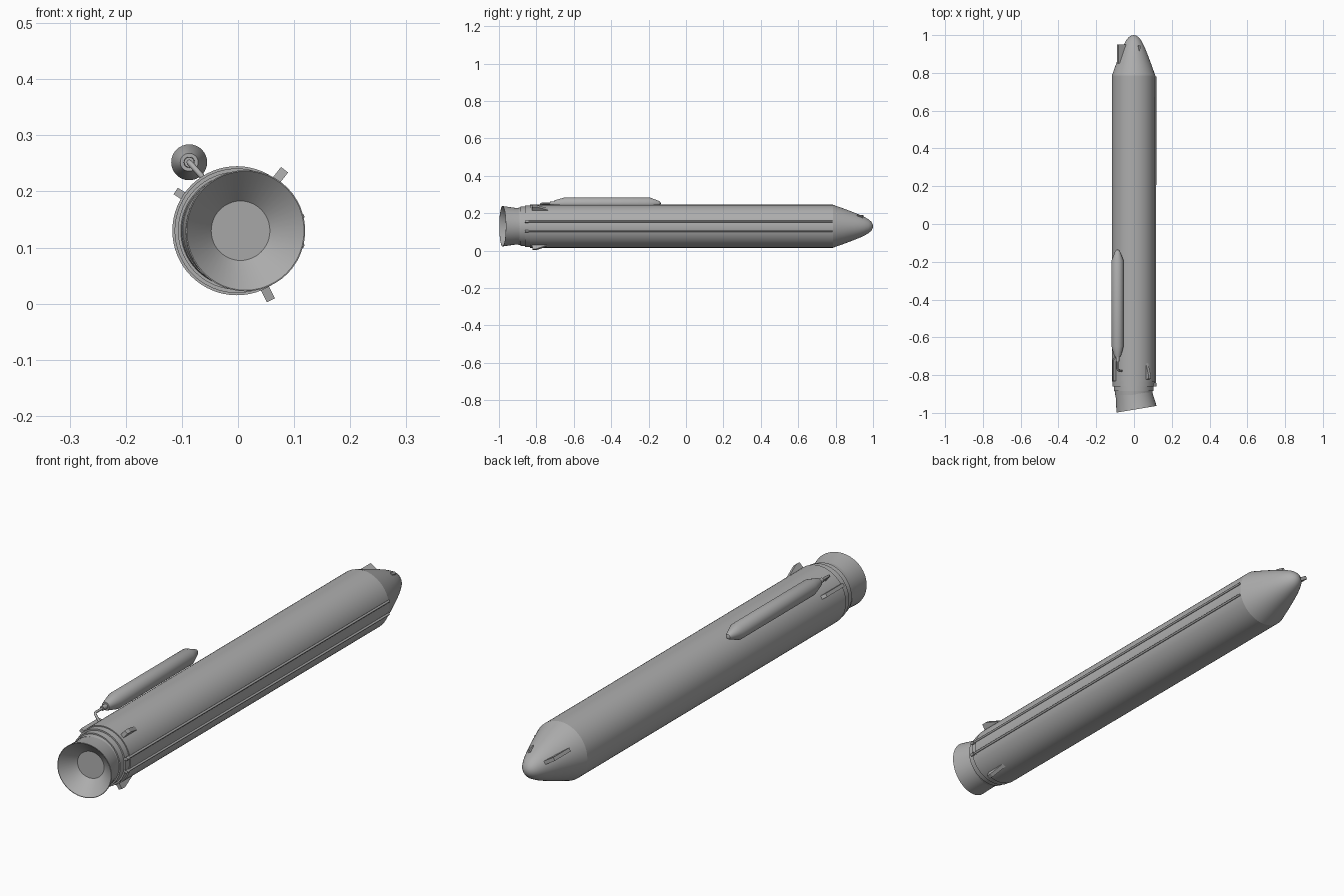
import bpy, bmesh, math
from mathutils import Vector

if "Cube" in bpy.data.objects:
    bpy.data.objects.remove(bpy.data.objects["Cube"])

CX, CZ = -0.002, 0.13          # main axis of the body

grey = bpy.data.materials.new("mid grey")
grey.diffuse_color = (0.42, 0.42, 0.42, 1)
grey.use_nodes = True
grey.node_tree.nodes["Principled BSDF"].inputs["Base Color"].default_value = grey.diffuse_color


def finish(name, bm, smooth=True):
    bmesh.ops.remove_doubles(bm, verts=bm.verts, dist=1e-5)
    bmesh.ops.recalc_face_normals(bm, faces=bm.faces)
    me = bpy.data.meshes.new(name)
    bm.to_mesh(me)
    bm.free()
    ob = bpy.data.objects.new(name, me)
    bpy.context.collection.objects.link(ob)
    me.materials.append(grey)
    if smooth:
        bpy.ops.object.select_all(action='DESELECT')
        ob.select_set(True)
        bpy.context.view_layer.objects.active = ob
        bpy.ops.object.shade_smooth_by_angle(angle=math.radians(25))
    return ob


def lathe(name, profile, loc, seg=48):
    """Spin (radius, y) points about the y axis."""
    bm = bmesh.new()
    vs = [bm.verts.new((r, y, 0)) for r, y in profile]
    es = [bm.edges.new(p) for p in zip(vs, vs[1:])]
    bmesh.ops.spin(bm, geom=vs + es, cent=(0, 0, 0), axis=(0, 1, 0),
                   angle=2 * math.pi, steps=seg, use_duplicate=False)
    ob = finish(name, bm)
    ob.location = loc
    return ob


def fin(name, angle, side, width):
    """Extrude a (y, radius) outline sideways, standing radially on the body."""
    a = math.radians(angle)
    out = Vector((math.cos(a), 0, math.sin(a)))
    tan = Vector((-math.sin(a), 0, math.cos(a))) * width / 2
    bm = bmesh.new()
    rows = [[bm.verts.new(Vector((CX, y, CZ)) + out * r + tan * s) for y, r in side]
            for s in (-1, 1)]
    n = len(side)
    for row in rows:
        bm.faces.new(row)
    for i in range(n):
        j = (i + 1) % n
        bm.faces.new((rows[0][i], rows[0][j], rows[1][j], rows[1][i]))
    return finish(name, bm, False)


def tube(name, pts, radius):
    cu = bpy.data.curves.new(name, 'CURVE')
    cu.dimensions = '3D'
    cu.bevel_depth = radius
    cu.bevel_resolution = 2
    cu.use_fill_caps = True
    sp = cu.splines.new('POLY')
    sp.points.add(len(pts) - 1)
    for p, c in zip(sp.points, pts):
        p.co = (*c, 1)
    cu.materials.append(grey)
    ob = bpy.data.objects.new(name, cu)
    bpy.context.collection.objects.link(ob)


# main body with stepped aft rings
lathe("body", [(0, -0.905), (0.098, -0.905), (0.1, -0.885), (0.105, -0.885),
               (0.105, -0.86), (0.111, -0.86), (0.111, -0.835), (0.115, -0.835),
               (0.115, 0.785)], (CX, 0, CZ), 64)

# nose cone with a rounded tip
lathe("nose_cone", [(0.115, 0.785), (0.095, 0.842), (0.073, 0.9), (0.06, 0.932),
                    (0.05, 0.953), (0.038, 0.975), (0.025, 0.99), (0.012, 0.998),
                    (0, 1.0)], (CX, 0, CZ), 64)

# swivelled engine nozzle, hollow with a throat plate
nozzle = lathe("nozzle", [(0.097, 0.012), (0.099, -0.03), (0.108, -0.093),
                          (0.106, -0.093), (0.053, -0.04), (0, -0.04)],
               (CX, -0.889, CZ))
nozzle.rotation_euler.z = math.radians(9.4)

# side tank and its feed pipe
TX, TZ = -0.087, 0.252
lathe("side_tank", [(0, -0.705), (0.016, -0.705), (0.019, -0.695), (0.032, -0.648),
                    (0.032, -0.193), (0.014, -0.147), (0.009, -0.138), (0, -0.134)],
      (TX, 0, TZ), 32)
lathe("tank_outlet", [(0, -0.728), (0.009, -0.728), (0.01, -0.70), (0, -0.70)],
      (TX, 0, TZ), 20)
tube("feed_pipe", [(TX, -0.70, TZ), (TX, -0.768, TZ), (TX + 0.003, -0.775, TZ - 0.003),
                   (-0.06, -0.778, 0.222)], 0.005)

# two cable conduits along the right side, with aft brackets
for z in (0.155, 0.104):
    tube("cable_conduit", [(0.112, -0.85, z), (0.114, 0.782, z)], 0.0045)
    tube("conduit_bracket", [(0.112, -0.86, z), (0.112, -0.843, z)], 0.0065)

# small fins: wedges and a block aft, blocks on the nose
wedge = [(-0.825, 0.105), (-0.82, 0.138), (-0.8, 0.138), (-0.735, 0.114), (-0.735, 0.105)]
fin("aft_fin", 52, wedge, 0.016)
fin("aft_fin", -64, wedge, 0.016)
fin("aft_block", 147, [(-0.83, 0.105), (-0.83, 0.13), (-0.72, 0.13), (-0.70, 0.105)], 0.014)
fin("nose_fin", 148, [(0.85, 0.05), (0.85, 0.1), (0.95, 0.1), (0.95, 0.035)], 0.014)
fin("nose_tab", 60, [(0.915, 0.04), (0.915, 0.071), (0.945, 0.063), (0.945, 0.04)], 0.01)
